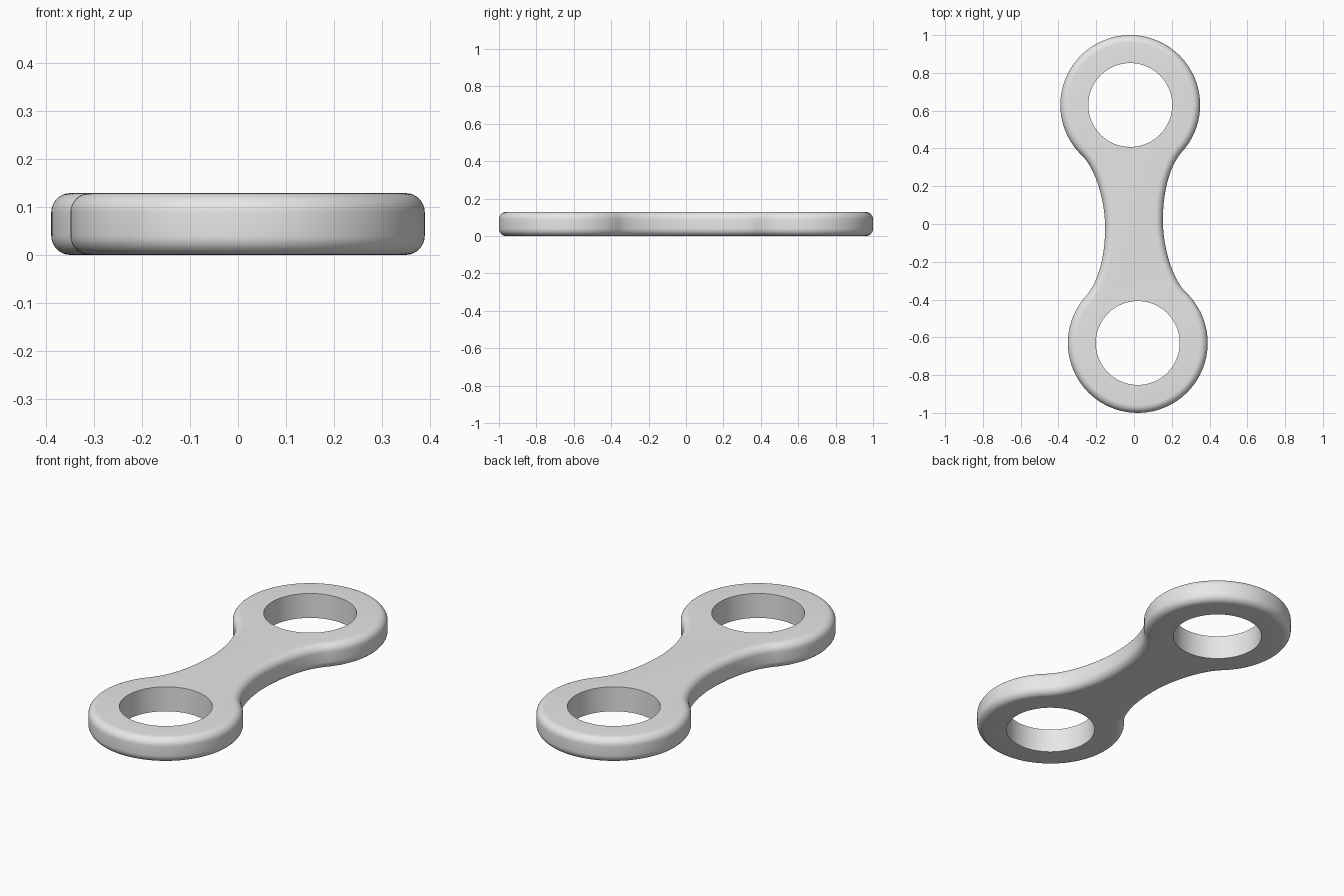
import bpy, bmesh, math
from mathutils import Vector
from mathutils.geometry import interpolate_bezier

cube = bpy.data.objects.get("Cube")
if cube:
    bpy.data.objects.remove(cube, do_unlink=True)

HEIGHT, FILLET = 0.129, 0.04
RING, HOLE = 0.37, 0.222
CENTRE = Vector((-0.02, 0.63))
WAIST = Vector((0.153, 0.02))

grey = bpy.data.materials.new("light_grey")
grey.use_nodes = True
colour = (0.8, 0.8, 0.8, 1)
grey.diffuse_color = colour
grey.node_tree.nodes["Principled BSDF"].inputs["Base Color"].default_value = colour


def polar(degrees, radius=1.0):
    a = math.radians(degrees)
    return Vector((math.cos(a), math.sin(a))) * radius


def neck(start_angle, turn, waist):
    """Curve from the waist up to the ring, meeting it tangentially."""
    end = CENTRE + polar(start_angle, RING)
    handle = end + polar(start_angle + turn, 0.1)
    low = waist + Vector((0, 0.15))
    return [p.to_2d() for p in interpolate_bezier(
        waist.to_3d(), low.to_3d(), handle.to_3d(), end.to_3d(), 24)]


# Half outline, counter-clockwise; the other half is its half turn
right = neck(-42, -90, WAIST)
left = neck(226, 90, Vector((-WAIST.x, -WAIST.y)))
arc = [CENTRE + polar(-42 + 268 * i / 80, RING) for i in range(1, 80)]
half = right + arc + left[:0:-1]
outline = half + [-p for p in half]
n = len(outline)
normals = []
for i in range(n):
    t = (outline[(i + 1) % n] - outline[i - 1]).normalized()
    normals.append(Vector((t.y, -t.x)))

# Rounded edge profile: inward offset and height
quarter = [polar(90 * i / 8, FILLET) for i in range(9)]
profile = [(FILLET - q.x, FILLET - q.y) for q in reversed(quarter)]
profile += [(FILLET - q.x, HEIGHT - FILLET + q.y) for q in quarter]

bm = bmesh.new()
rows = []
for inset, z in profile:
    rows.append([bm.verts.new((*(p - d * inset), z)) for p, d in zip(outline, normals)])
for a, b in zip(rows, rows[1:]):
    for i in range(n):
        j = (i + 1) % n
        bm.faces.new((a[i], a[j], b[j], b[i]))
bm.faces.new(rows[0][::-1])
bm.faces.new(rows[-1])
mesh = bpy.data.meshes.new("link_plate")
bm.to_mesh(mesh)
bm.free()
mesh.materials.append(grey)
plate = bpy.data.objects.new("link_plate", mesh)
bpy.context.collection.objects.link(plate)

# Round holes through both rings
for name, c in (("back_hole_cutter", CENTRE), ("front_hole_cutter", -CENTRE)):
    bpy.ops.mesh.primitive_cylinder_add(vertices=96, radius=HOLE, depth=1,
                                        location=(c.x, c.y, HEIGHT / 2))
    cutter = bpy.context.object
    cutter.name = name
    cutter.data.materials.append(grey)
    cutter.hide_render = True
    cutter.hide_set(True)
    cut = plate.modifiers.new(name, "BOOLEAN")
    cut.operation = "DIFFERENCE"
    cut.solver = "EXACT"
    cut.object = cutter

# Apply the cuts, then shade smooth with sharp hole rims
bpy.ops.object.select_all(action="DESELECT")
plate.select_set(True)
bpy.context.view_layer.objects.active = plate
for name in [m.name for m in plate.modifiers]:
    bpy.ops.object.modifier_apply(modifier=name)
for name in ("back_hole_cutter", "front_hole_cutter"):
    bpy.data.objects.remove(bpy.data.objects[name], do_unlink=True)
bpy.ops.object.shade_smooth_by_angle(angle=math.radians(30))
